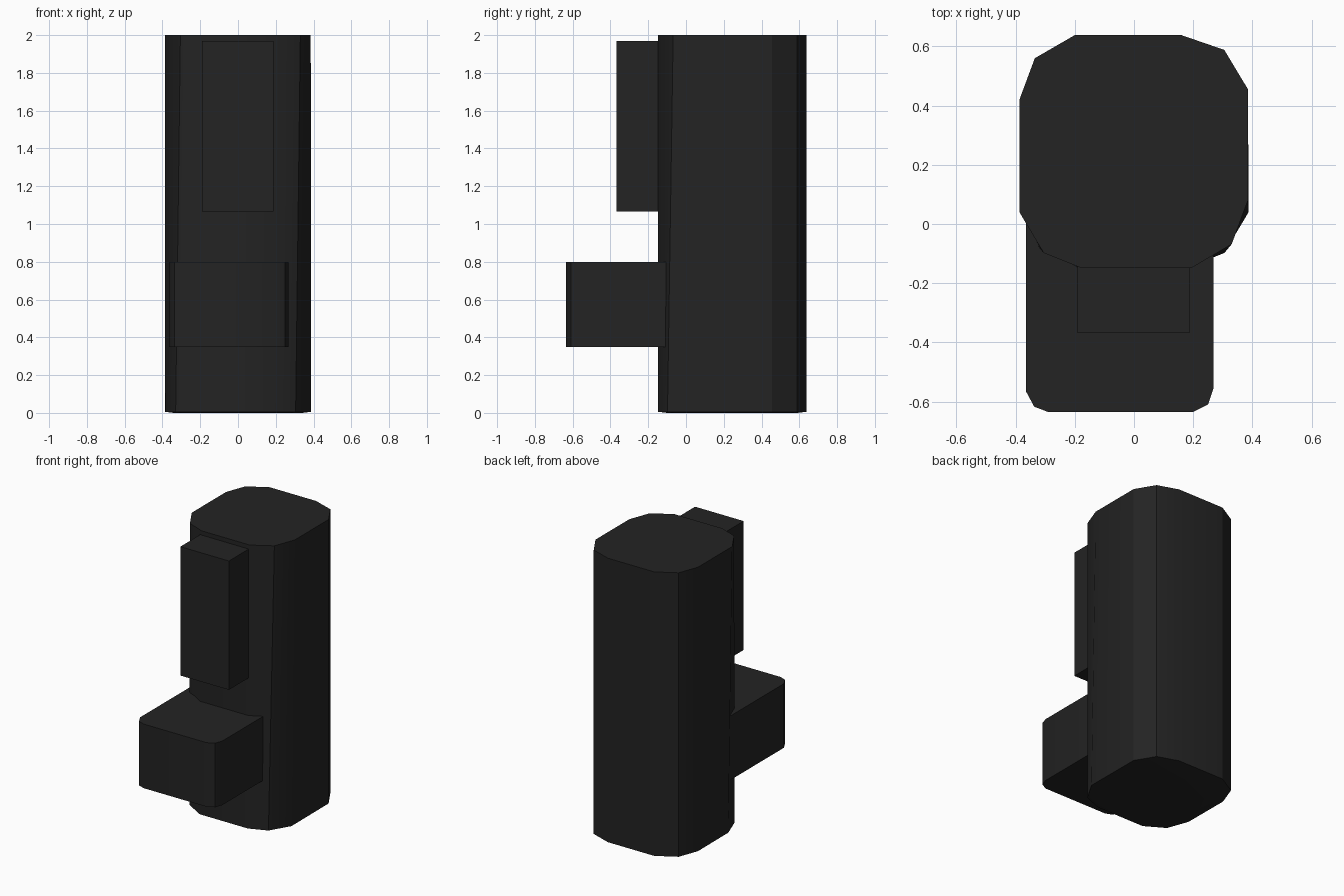
import bpy, bmesh
from math import radians

cube = bpy.data.objects.get("Cube")
if cube:
    bpy.data.objects.remove(cube, do_unlink=True)

# Single charcoal finish
charcoal = bpy.data.materials.new("charcoal")
charcoal.use_nodes = True
colour = (0.017, 0.017, 0.017, 1)
charcoal.diffuse_color = colour
charcoal.node_tree.nodes["Principled BSDF"].inputs["Base Color"].default_value = colour


def loft(name, sections, smooth=None):
    """Join stacked outlines, given as (outline, height), into a closed solid."""
    bm = bmesh.new()
    rings = [[bm.verts.new((x, y, z)) for x, y in outline] for outline, z in sections]
    count = len(rings[0])
    for low, high in zip(rings, rings[1:]):
        for i in range(count):
            j = (i + 1) % count
            bm.faces.new((low[i], low[j], high[j], high[i]))
    bm.faces.new(rings[0][::-1])
    bm.faces.new(rings[-1])
    bmesh.ops.recalc_face_normals(bm, faces=bm.faces)
    mesh = bpy.data.meshes.new(name)
    bm.to_mesh(mesh)
    bm.free()
    mesh.materials.append(charcoal)
    obj = bpy.data.objects.new(name, mesh)
    bpy.context.collection.objects.link(obj)
    if smooth:
        bpy.ops.object.select_all(action='DESELECT')
        obj.select_set(True)
        bpy.context.view_layer.objects.active = obj
        bpy.ops.object.shade_smooth_by_angle(angle=radians(smooth))
    return obj


# Tall column: the front corners lean slightly between bottom and top
back = [(0.385, 0.455), (0.305, 0.588), (0.16, 0.638),
        (-0.20, 0.638), (-0.335, 0.56), (-0.387, 0.42)]
front = [(-0.387, 0.04), (-0.305, -0.098), (-0.18, -0.148),
         (0.195, -0.148), (0.33, -0.068), (0.385, 0.08)]
top = back + front
bottom = back + [(-x, y) for x, y in reversed(front)]
centre_y = 0.245
foot = [(x * 0.88, centre_y + (y - centre_y) * 0.88) for x, y in bottom]
loft("column", [(foot, 0), (bottom, 0.006), (top, 2)], smooth=30)

# Upper front block
panel = [(-0.19, 0.0), (-0.19, -0.368), (0.187, -0.368), (0.187, 0.0)]
loft("upper_block", [(panel, 1.065), (panel, 1.97)])

# Lower front block with clipped front corners
ledge = [(-0.365, 0.05), (-0.365, -0.565), (-0.337, -0.617), (-0.29, -0.635),
         (0.20, -0.635), (0.25, -0.61), (0.268, -0.557), (0.268, 0.05)]
loft("lower_block", [(ledge, 0.35), (ledge, 0.80)], smooth=30)
